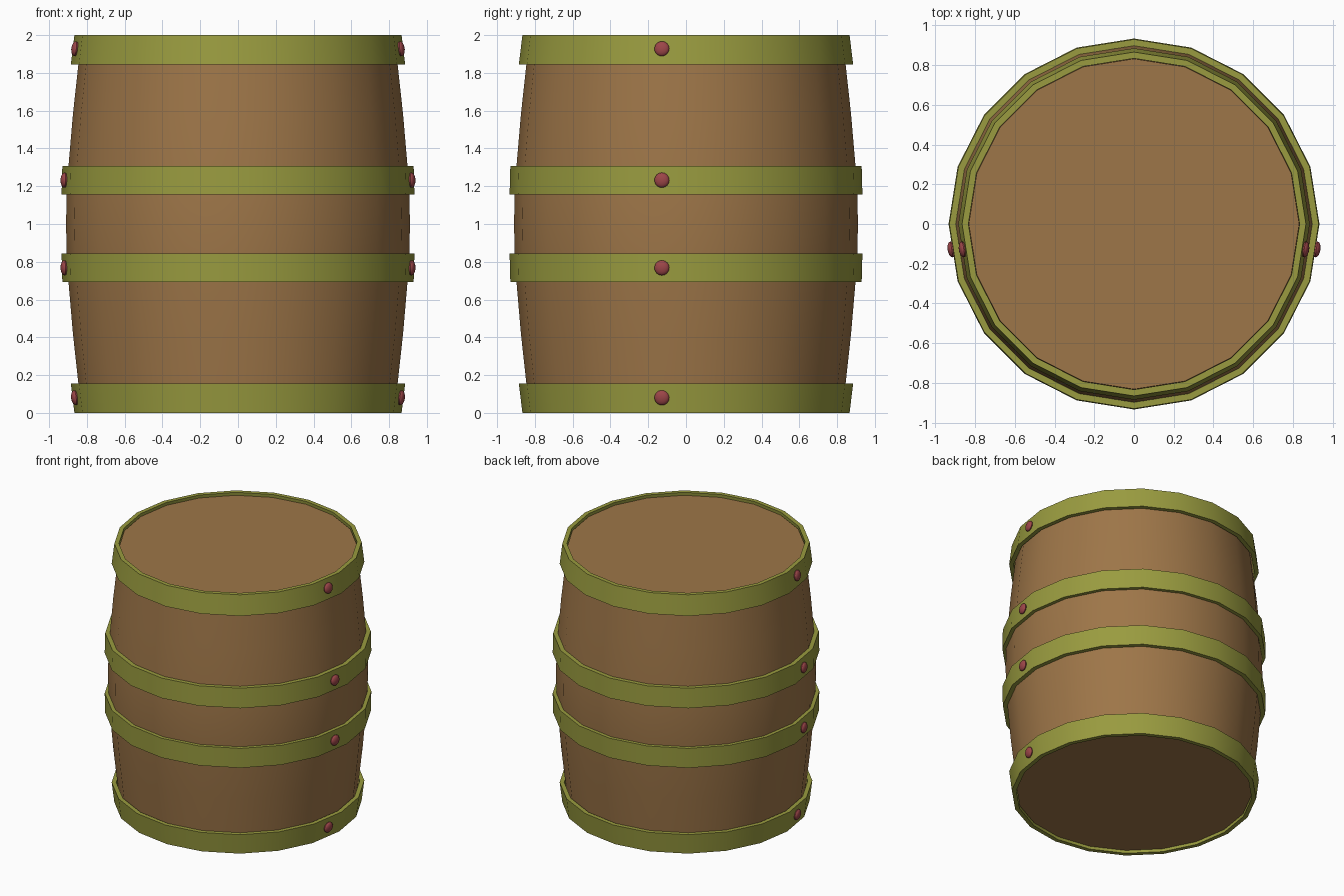
import bpy, bmesh
from math import cos, sin, pi, atan2
from mathutils import Matrix, Vector

if "Cube" in bpy.data.objects:
    bpy.data.objects.remove(bpy.data.objects["Cube"])

SIDES = 20


def material(name, rgb):
    m = bpy.data.materials.new(name)
    m.diffuse_color = (*rgb, 1)
    m.use_nodes = True
    m.node_tree.nodes["Principled BSDF"].inputs["Base Color"].default_value = m.diffuse_color
    return m


wood = material("wood", (0.34, 0.18, 0.065))
metal = material("green_metal", (0.32, 0.33, 0.05))
red = material("red_rivet", (0.33, 0.06, 0.065))


def finish(name, bm, mat, smooth=True):
    bmesh.ops.recalc_face_normals(bm, faces=bm.faces[:])
    me = bpy.data.meshes.new(name)
    bm.to_mesh(me)
    bm.free()
    ob = bpy.data.objects.new(name, me)
    bpy.context.collection.objects.link(ob)
    me.materials.append(mat)
    bpy.ops.object.select_all(action="DESELECT")
    ob.select_set(True)
    bpy.context.view_layer.objects.active = ob
    if smooth:
        bpy.ops.object.shade_smooth_by_angle(angle=pi / 6)
    return ob


def lathe(name, profile, mat, closed):
    """Revolve (radius, z) points; closed = ring section, else capped ends."""
    bm = bmesh.new()
    rings = [[bm.verts.new((r * cos(2 * pi * i / SIDES), r * sin(2 * pi * i / SIDES), z))
              for i in range(SIDES)] for r, z in profile]
    pairs = list(zip(rings, rings[1:]))
    if closed:
        pairs.append((rings[-1], rings[0]))
    else:
        bm.faces.new(rings[0])
        bm.faces.new(rings[-1])
    for a, b in pairs:
        for i in range(SIDES):
            j = (i + 1) % SIDES
            bm.faces.new((a[i], a[j], b[j], b[i]))
    return finish(name, bm, mat)


# Bulging wooden body with flat ends just inside the end hoops
lower = [(0.832, 0.022), (0.845, 0.155), (0.874, 0.42), (0.898, 0.70), (0.908, 0.86)]
upper = [(r, 2 - z) for r, z in reversed(lower)]
lathe("barrel_body", lower + [(0.91, 1.0)] + upper, wood, False)

# Hoops: outer and inner radius at bottom and top, slanted with the body
T = 0.032
hoops = {
    "bottom_hoop": (0.866, 0.0, 0.885, 0.155),
    "lower_middle_hoop": (0.930, 0.692, 0.934, 0.845),
    "upper_middle_hoop": (0.934, 1.155, 0.930, 1.308),
    "top_hoop": (0.885, 1.845, 0.866, 2.0),
}
rivet_z = [0.08, 0.768, 1.232, 1.928]

for (name, (r0, z0, r1, z1)), rz in zip(hoops.items(), rivet_z):
    lathe(name, [(r0, z0), (r1, z1), (r1 - T, z1), (r0 - T, z0)], metal, True)

    # Flattened rivet heads on the left and right of each hoop
    radius = r0 + (r1 - r0) * (rz - z0) / (z1 - z0)
    tilt = atan2(r1 - r0, z1 - z0)
    for side, label in ((1, "right"), (-1, "left")):
        bm = bmesh.new()
        bmesh.ops.create_uvsphere(bm, u_segments=16, v_segments=10, radius=0.04)
        bm.transform(Matrix.Rotation(pi / 2, 4, "Y"))
        bm.transform(Matrix.Diagonal((0.5, 1, 1, 1)))
        bm.transform(Matrix.Rotation(tilt, 4, "Y"))
        bm.transform(Matrix.Rotation(-pi / SIDES, 4, "Z"))
        bm.transform(Matrix.Translation(Vector((radius - 0.013, -0.128, rz))))
        bm.transform(Matrix.Diagonal((side, 1, 1, 1)))
        finish(f"{name}_rivet_{label}", bm, red)
